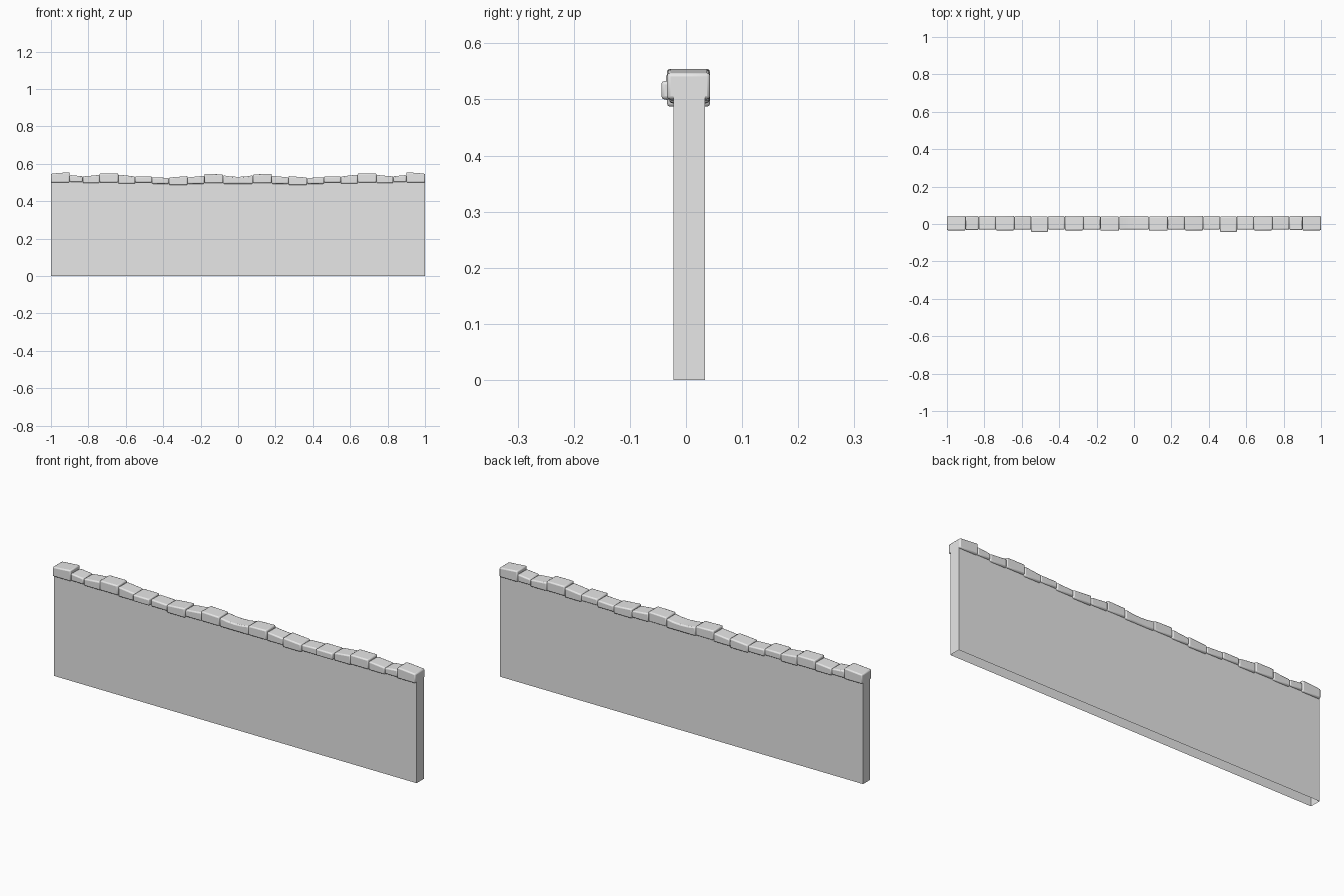
import bpy
import bmesh
import math

if "Cube" in bpy.data.objects:
    bpy.data.objects.remove(bpy.data.objects["Cube"], do_unlink=True)

# Single stone colour
stone = bpy.data.materials.new("pale grey stone")
stone.use_nodes = True
grey = (0.8, 0.8, 0.8, 1)
stone.diffuse_color = grey
stone.node_tree.nodes["Principled BSDF"].inputs["Base Color"].default_value = grey


def block(name, x0, x1, top0, top1, bottom, front, back, open_bottom=False):
    """Six-sided block whose top may slope along x."""
    bm = bmesh.new()
    bmesh.ops.create_cube(bm, size=1)
    for v in bm.verts:
        right, upper, rear = v.co.x > 0, v.co.z > 0, v.co.y > 0
        top = top1 if right else top0
        v.co = (x1 if right else x0, back if rear else front, top if upper else bottom)
    if open_bottom:
        bm.normal_update()
        down = [f for f in bm.faces if f.normal.z < -0.9]
        bmesh.ops.delete(bm, geom=down, context="FACES_ONLY")
    mesh = bpy.data.meshes.new(name)
    bm.to_mesh(mesh)
    bm.free()
    mesh.materials.append(stone)
    obj = bpy.data.objects.new(name, mesh)
    bpy.context.collection.objects.link(obj)
    return obj


def smooth(obj):
    bpy.ops.object.select_all(action="DESELECT")
    obj.select_set(True)
    bpy.context.view_layer.objects.active = obj
    bpy.ops.object.shade_smooth_by_angle(angle=math.radians(35))


def soften(obj, width):
    bevel = obj.modifiers.new("worn edges", "BEVEL")
    bevel.width = width
    bevel.segments = 2


# Wall slab, hollow underneath
block("wall", -1, 1, 0.51, 0.51, 0, -0.022, 0.034, open_bottom=True)

# Coping stones from the middle outwards: x start, x end, top heights, bottom, front, back
coping = [
    (0.08, 0.18, 0.543, 0.546, 0.497, -0.036, 0.041),
    (0.18, 0.27, 0.536, 0.527, 0.493, -0.030, 0.042),
    (0.27, 0.37, 0.534, 0.526, 0.487, -0.034, 0.043),
    (0.37, 0.46, 0.524, 0.528, 0.493, -0.030, 0.042),
    (0.46, 0.55, 0.533, 0.533, 0.500, -0.044, 0.041),
    (0.55, 0.64, 0.532, 0.542, 0.494, -0.030, 0.042),
    (0.64, 0.74, 0.549, 0.549, 0.500, -0.034, 0.043),
    (0.74, 0.83, 0.540, 0.532, 0.497, -0.030, 0.042),
    (0.83, 0.90, 0.533, 0.540, 0.503, -0.032, 0.042),
    (0.90, 1.00, 0.555, 0.547, 0.500, -0.034, 0.043),
]
for number, (x0, x1, *rest) in enumerate(coping, 1):
    obj = block(f"coping_stone_{number}", x0, x1, *rest)
    soften(obj, 0.006)
    mirror = obj.modifiers.new("other half", "MIRROR")
    mirror.use_axis[0] = True
    smooth(obj)

# Middle stone, worn to a shallow dip
middle = block("middle_coping_stone", -0.08, 0.08, 0.538, 0.538, 0.493, -0.030, 0.042)
bm = bmesh.new()
bm.from_mesh(middle.data)
along = [e for e in bm.edges if abs(e.verts[0].co.x - e.verts[1].co.x) > 0.1]
bmesh.ops.subdivide_edges(bm, edges=along, cuts=3, use_grid_fill=True)
for v in bm.verts:
    if v.co.z > 0.51:
        v.co.z -= 0.008 * (1 - (v.co.x / 0.08) ** 2)
bm.to_mesh(middle.data)
bm.free()
soften(middle, 0.006)
middle.modifiers["worn edges"].limit_method = "ANGLE"
smooth(middle)
